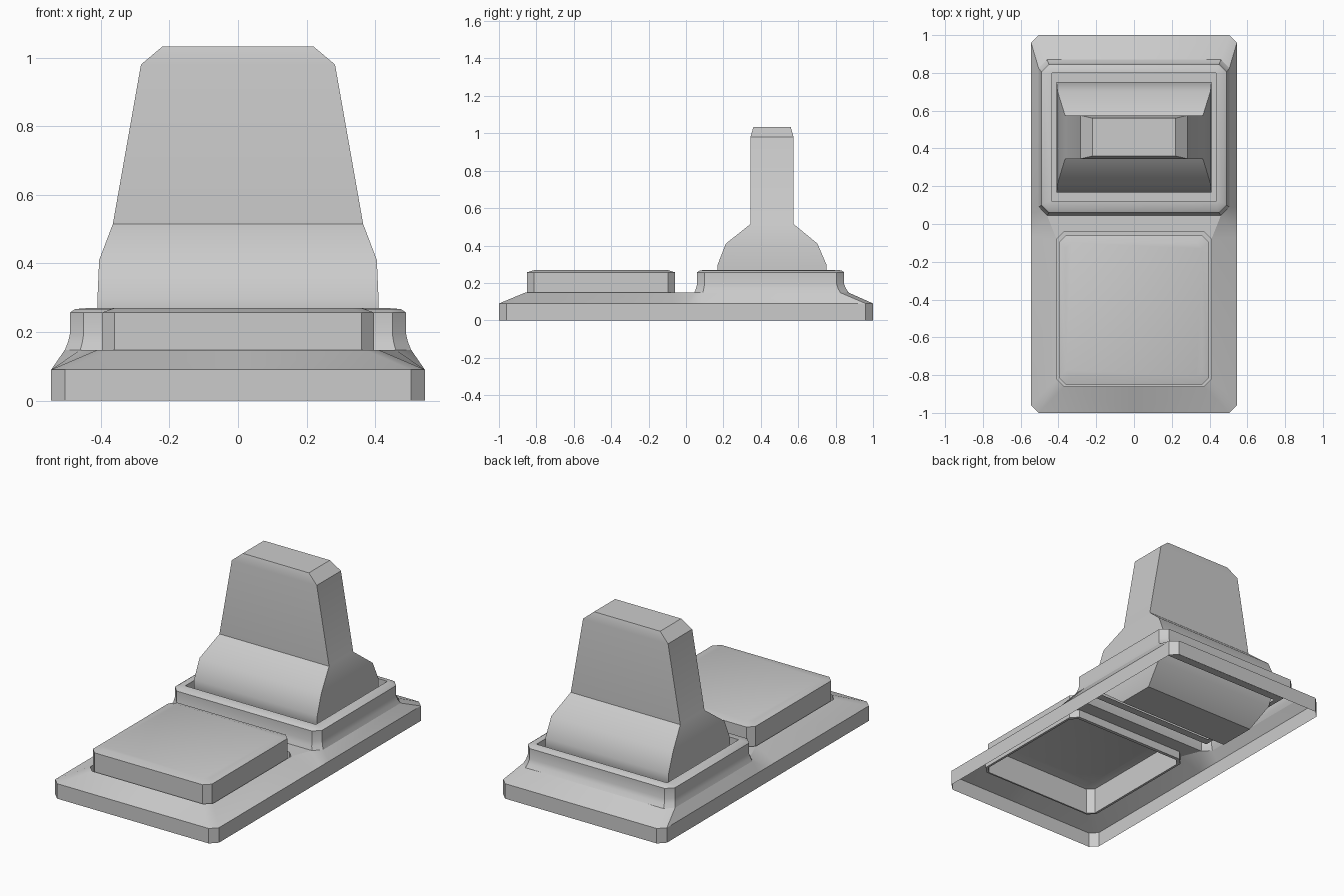
import bpy, bmesh, math

if "Cube" in bpy.data.objects:
    bpy.data.objects.remove(bpy.data.objects["Cube"])


def finish(name, bm, angle):
    bmesh.ops.remove_doubles(bm, verts=bm.verts, dist=0.0005)
    bmesh.ops.recalc_face_normals(bm, faces=bm.faces)
    me = bpy.data.meshes.new(name)
    bm.to_mesh(me)
    bm.free()
    ob = bpy.data.objects.new(name, me)
    bpy.context.collection.objects.link(ob)
    bpy.ops.object.select_all(action='DESELECT')
    ob.select_set(True)
    bpy.context.view_layer.objects.active = ob
    bpy.ops.object.shade_smooth_by_angle(angle=math.radians(angle))
    return ob


def ring(hx, y0, y1, z, c=0.0):
    """Rectangle outline with chamfered corners (plain rectangle if c is 0)."""
    if c == 0:
        return [(-hx, y0, z), (hx, y0, z), (hx, y1, z), (-hx, y1, z)]
    return [(-hx + c, y0, z), (hx - c, y0, z), (hx, y0 + c, z), (hx, y1 - c, z),
            (hx - c, y1, z), (-hx + c, y1, z), (-hx, y1 - c, z), (-hx, y0 + c, z)]


def loft(name, rings, bottom=False, top=False, angle=32):
    bm = bmesh.new()
    loops = [[bm.verts.new(p) for p in r] for r in rings]
    for a, b in zip(loops, loops[1:]):
        n = len(a)
        for i in range(n):
            j = (i + 1) % n
            bm.faces.new((a[i], a[j], b[j], b[i]))
    if bottom:
        bm.faces.new(loops[0][::-1])
    if top:
        bm.faces.new(loops[-1])
    return finish(name, bm, angle)


# Base plate: open-bottom skirt, sloped shoulder and deck between the two parts
outer = [(0, -1), (.505, -1), (.545, -.96), (.545, -.07), (.545, .01),
         (.545, .09), (.545, .96), (.505, 1), (0, 1)]
inner = [(0, -.86), (.37, -.86), (.41, -.82), (.41, -.08), (.46, .045),
         (.505, .09), (.505, .825), (.46, .87), (0, .87)]
deck = [(0, -.04), (.37, -.04), (.41, -.08), (.46, .045), (0, .045)]
bm = bmesh.new()
for s in (1, -1):
    rows = [[bm.verts.new((s * x, y, z)) for x, y in pts]
            for pts, z in ((outer, 0), (outer, .09), (inner, .148))]
    for a, b in zip(rows, rows[1:]):
        for i in range(len(a) - 1):
            bm.faces.new((a[i], a[i + 1], b[i + 1], b[i]))
    bm.faces.new([bm.verts.new((s * x, y, .148)) for x, y in deck])
finish("base_plate", bm, 25)

# Push button: hollow cap set in a narrow groove in the deck
loft("button", [ring(.41, -.86, -.04, .148, .04),
                ring(.41, -.86, -.04, .10, .04),
                ring(.396, -.85, -.06, .10, .036),
                ring(.396, -.85, -.06, .257, .036),
                ring(.36, -.805, -.10, .27, .03)], top=True, angle=25)

# Raised collar with flared foot, rim and recessed floor
loft("collar", [ring(.505, .045, .87, .148, .045),
                ring(.496, .053, .855, .17, .042),
                ring(.49, .06, .845, .195, .04),
                ring(.49, .06, .845, .257, .04),
                ring(.475, .075, .83, .267, .035),
                ring(.435, .12, .80, .27, .002),
                ring(.435, .12, .80, .15, .002),
                ring(.405, .168, .752, .15, .002)])

# Rocker switch: tall tapered lever on a rounded body mirrored below the floor
loft("switch_lever", [ring(.375, .345, .575, .025),
                      ring(.408, .213, .703, .13),
                      ring(.41, .168, .752, .24),
                      ring(.41, .168, .752, .295),
                      ring(.405, .213, .703, .41),
                      ring(.365, .345, .575, .515),
                      ring(.283, .345, .575, .98),
                      ring(.22, .36, .56, 1.033)], bottom=True, top=True)
